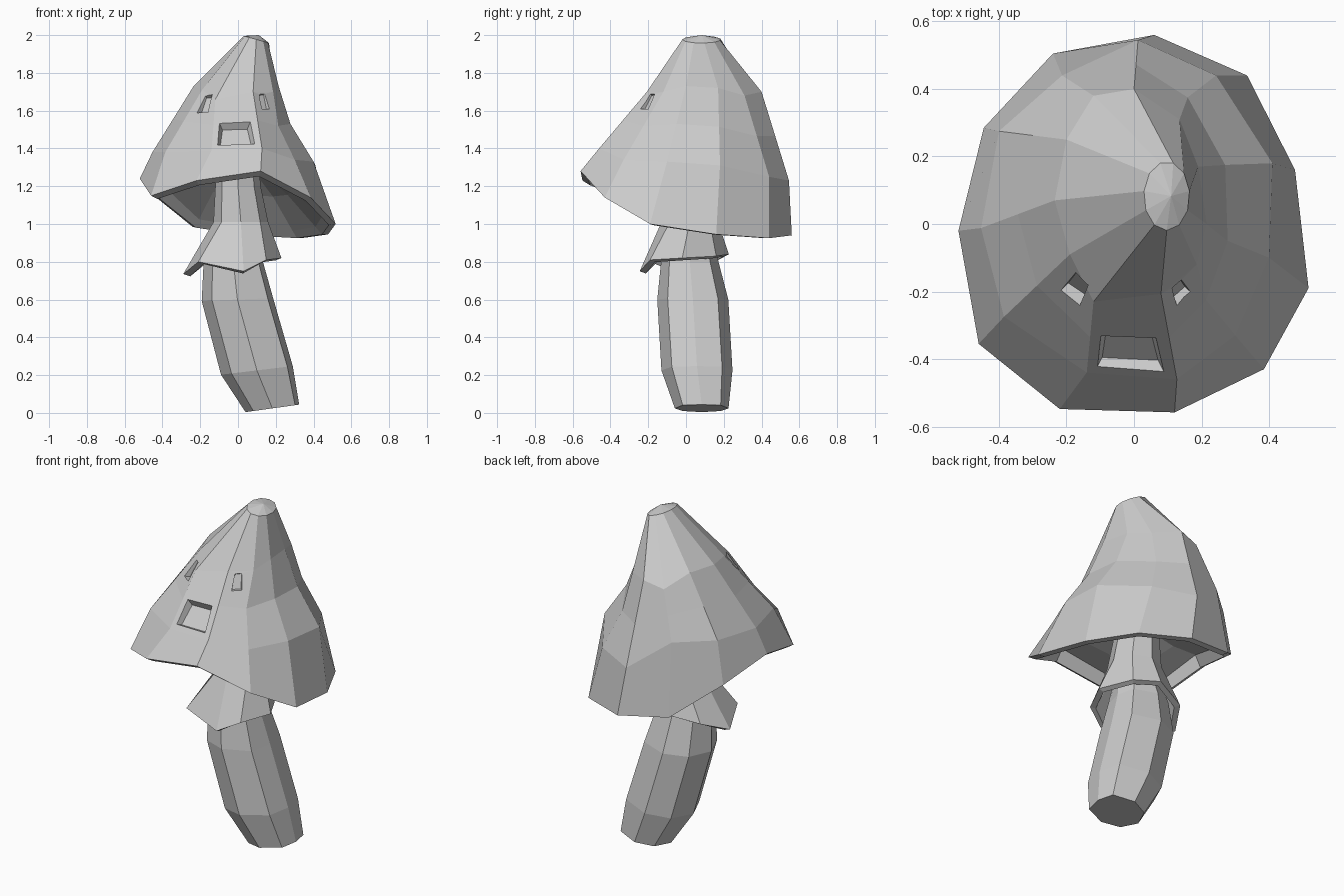
import bpy
import bmesh
from math import cos, sin, tau
from mathutils import Vector

default = bpy.data.objects.get("Cube")
if default:
    bpy.data.objects.remove(default, do_unlink=True)

grey = bpy.data.materials.new("plain grey")
grey.use_nodes = True
grey.diffuse_color = (0.6, 0.6, 0.6, 1)
grey.node_tree.nodes["Principled BSDF"].inputs["Base Color"].default_value = (0.6, 0.6, 0.6, 1)


def loft(name, rings, first_peak=None):
    """Skin a stack of equal-sided rings, closing both ends."""
    bm = bmesh.new()
    loops = [[bm.verts.new(p) for p in ring] for ring in rings]
    sides = len(loops[0])
    for low, high in zip(loops, loops[1:]):
        for i in range(sides):
            j = (i + 1) % sides
            bm.faces.new((low[i], low[j], high[j], high[i]))
    if first_peak:
        peak = bm.verts.new(first_peak)
        for i in range(sides):
            bm.faces.new((peak, loops[0][i], loops[0][(i + 1) % sides]))
    else:
        bm.faces.new(loops[0])
    bm.faces.new(loops[-1])
    bmesh.ops.recalc_face_normals(bm, faces=bm.faces)
    mesh = bpy.data.meshes.new(name)
    bm.to_mesh(mesh)
    bm.free()
    mesh.materials.append(grey)
    obj = bpy.data.objects.new(name, mesh)
    bpy.context.scene.collection.objects.link(obj)
    return obj


def tilted_ring(cx, cy, cz, rx, ry, slope_x=0, sides=8, start=0, square=1.0):
    """Ellipse on a plane tilted along x; square widens its +x diagonals."""
    points = []
    for i in range(sides):
        a = start + tau * i / sides
        dx, dy = rx * cos(a), ry * sin(a)
        if 0 < cos(a) < .9:
            dx *= square
        points.append(Vector((cx + dx, cy + dy, cz + slope_x * dx)))
    return points


def shrunk(ring, factor, flatten=0.0, height=0.0, lift=0.0):
    """Ring scaled toward the axis, with heights blended to one level."""
    return [Vector((p.x * factor, p.y * factor,
                    p.z + (height - p.z) * flatten + lift)) for p in ring]


# Cap: uneven rings, each starting at the front and running toward +x
rim = [Vector(p) for p in (
    (.12, -.558, 1.28), (.385, -.43, 1.14), (.517, -.19, 1.0), (.477, .16, .945),
    (.335, .44, .925), (.06, .56, .94), (-.24, .505, .985), (-.445, .285, 1.15),
    (-.52, -.02, 1.24), (-.46, -.355, 1.15), (-.22, -.548, 1.23))]
flare = [Vector(p) for p in (
    (.127, -.46, 1.4), (.3, -.33, 1.34), (.4, -.1, 1.33), (.41, .18, 1.31),
    (.243, .44, 1.25), (.012, .545, 1.23), (-.213, .44, 1.4), (-.4, .275, 1.4),
    (-.453, -.012, 1.38), (-.385, -.275, 1.38), (-.14, -.44, 1.39))]
shoulder = [Vector(p) for p in (
    (.08, -.207, 1.7), (.186, -.12, 1.7), (.215, 0, 1.73), (.19, .17, 1.72),
    (.135, .31, 1.68), (0, .4, 1.7), (-.12, .38, 1.67), (-.2, .25, 1.74),
    (-.235, .07, 1.73), (-.19, -.09, 1.71), (-.12, -.23, 1.66))]
middle = [(a + b) / 2 for a, b in zip(flare, shoulder)]
for i in range(1, 5):
    middle[i].x -= 0.03  # hollow flank
tip = tilted_ring(.097, .083, 1.977, .068, .102, slope_x=-.28, sides=len(rim), start=-tau / 4)

cap = loft("mushroom_cap", [
    tip, shoulder, middle, flare, rim,
    shrunk(rim, .93, flatten=.08, height=.93),
    shrunk(rim, .86, lift=.04),
    shrunk(rim, .55, flatten=.6, height=1.26, lift=.02),
    shrunk(rim, .2, flatten=1, height=1.3),
], first_peak=(.11, .083, 2.0))


# Face: shallow tapered recesses cut into the cap
def carve(name, corners, normal, depth=0.035):
    n = Vector(normal).normalized()
    outline = [Vector(c) for c in corners]
    centre = sum(outline, Vector()) / len(outline)
    floor, outside = ([p + (p - centre) * grow + n * shift for p in outline]
                      for grow, shift in ((-.18, -depth), (.18, depth)))
    cutter = loft(name, [outside, floor])
    cutter.hide_render = True
    mod = cap.modifiers.new(name, "BOOLEAN")
    mod.operation = "DIFFERENCE"
    mod.solver = "EXACT"
    mod.object = cutter
    return cutter


cutters = [
    carve("mouth_cutter", ((-.112, -.43, 1.42), (.09, -.44, 1.425),
                           (.063, -.335, 1.535), (-.097, -.33, 1.53)), (0, -.75, .66)),
    carve("eye_cutter_right", ((-.22, -.2, 1.59), (-.16, -.24, 1.59),
                               (-.14, -.19, 1.695), (-.185, -.155, 1.695)), (-.5, -.7, .5)),
    carve("eye_cutter_left", ((.132, -.25, 1.61), (.177, -.21, 1.61),
                              (.158, -.18, 1.705), (.124, -.205, 1.7)), (.6, -.7, .35)),
]
bpy.context.view_layer.update()
graph = bpy.context.evaluated_depsgraph_get()
carved = bpy.data.meshes.new_from_object(cap.evaluated_get(graph))
cap.modifiers.clear()
cap.data = carved
for cutter in cutters:
    bpy.data.objects.remove(cutter, do_unlink=True)

# Stem: bent eight-sided column, broad on its +x side
loft("stem", [
    tilted_ring(.182, .083, .024, .142, .142, slope_x=.14, square=1.2),
    tilted_ring(.1, .058, .225, .19, .188, slope_x=.12, square=1.2),
    tilted_ring(-.003, .036, .6, .189, .188, slope_x=.04, square=1.2),
    tilted_ring(-.025, .02, .8, .157, .152, square=1.2),
    tilted_ring(0, .02, .95, .12, .12),
    tilted_ring(0, .02, 1.4, .09, .09),
])

# Skirt: ragged collar flaring out from the neck, hollow underneath
hem = [Vector(p) for p in (
    (.23, -.02, .82), (.14, .16, .83), (0, .227, .84), (-.2, .15, .8),
    (-.29, 0, .735), (-.21, -.186, .8), (.03, -.245, .75), (.15, -.19, .81))]
loft("skirt", [
    tilted_ring(-.005, .02, 1.4, .11, .12),
    tilted_ring(0, .02, 1.2, .12, .13),
    tilted_ring(.015, .02, 1.01, .145, .15),
    hem,
    shrunk(hem, .87, lift=-.012),
    tilted_ring(.005, .015, .96, .135, .135),
    tilted_ring(0, .02, 1.0, .1, .1),
])
